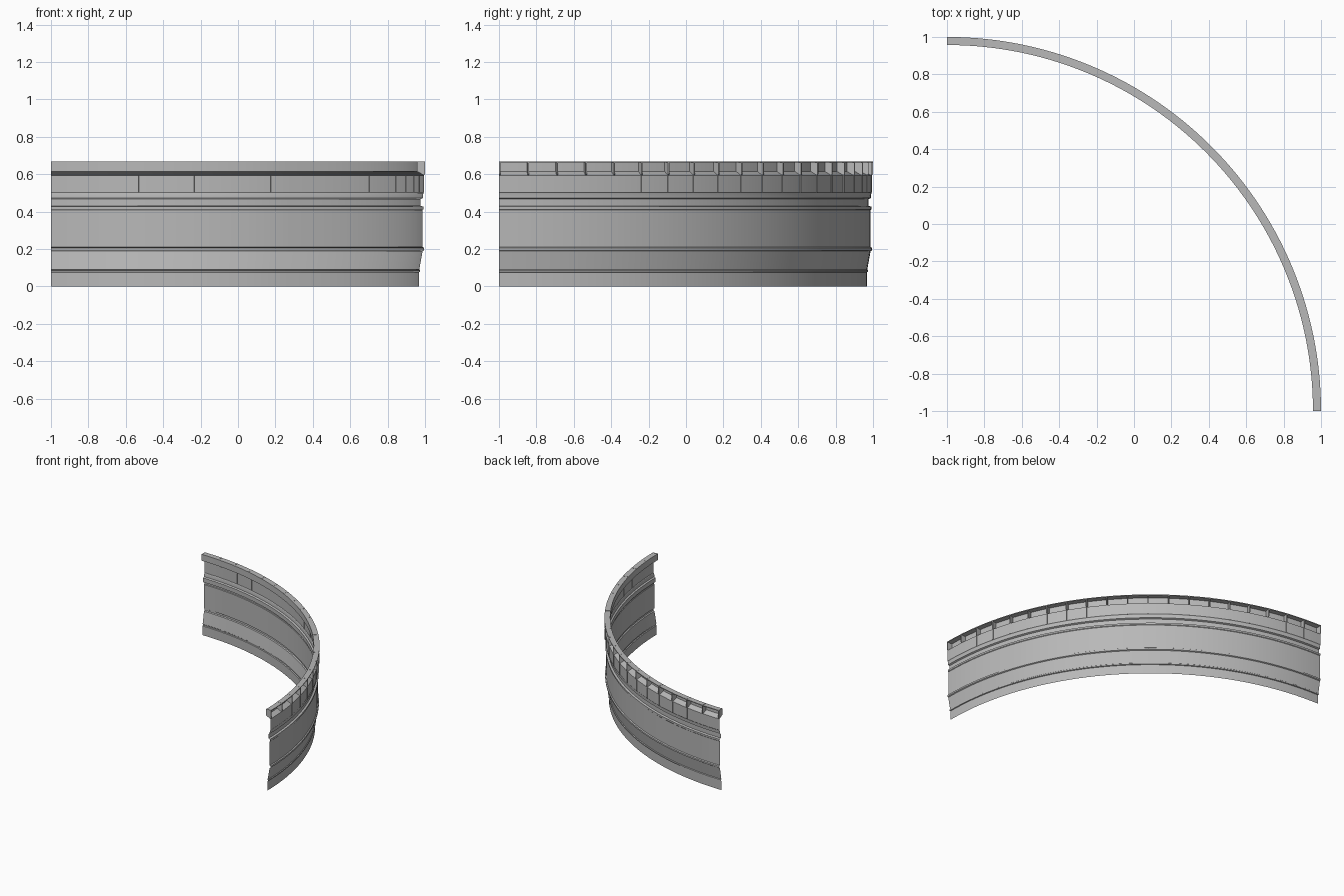
import bpy, bmesh, math
from mathutils import Vector

cube = bpy.data.objects.get("Cube")
if cube:
    bpy.data.objects.remove(cube, do_unlink=True)

BAYS = 20
STEPS = BAYS * 3
QUARTER = math.pi / 2

grey = bpy.data.materials.new("plain grey")
grey.use_nodes = True
colour = (0.48, 0.48, 0.48, 1)
grey.diffuse_color = colour
grey.node_tree.nodes["Principled BSDF"].inputs["Base Color"].default_value = colour


def place(r, angle, z, slide=0.0):
    """Point on the arc, optionally slid along the tangent."""
    c, s = math.cos(angle), math.sin(angle)
    return Vector((r * c - slide * s - 1, r * s + slide * c - 1, z))


def finish(name, bm, smooth=False):
    mesh = bpy.data.meshes.new(name)
    bm.to_mesh(mesh)
    bm.free()
    mesh.materials.append(grey)
    obj = bpy.data.objects.new(name, mesh)
    bpy.context.collection.objects.link(obj)
    if smooth:
        bpy.ops.object.select_all(action="DESELECT")
        obj.select_set(True)
        bpy.context.view_layer.objects.active = obj
        bpy.ops.object.shade_smooth_by_angle(angle=math.radians(15))
    return obj


def sweep(name, profile, closed=False):
    """Carry a radius/height profile round the quarter circle."""
    bm = bmesh.new()
    rings = [[bm.verts.new(place(r, QUARTER * i / STEPS, z)) for r, z in profile]
             for i in range(STEPS + 1)]
    count = len(profile)
    for a, b in zip(rings, rings[1:]):
        for k in range(count if closed else count - 1):
            n = (k + 1) % count
            bm.faces.new((a[k], b[k], b[n], a[n]))
    if closed:
        bm.faces.new(rings[0])
        bm.faces.new(rings[-1][::-1])
        bmesh.ops.recalc_face_normals(bm, faces=bm.faces)
    return finish(name, bm, smooth=True)


def plates(name, outline, thickness, joints):
    """Thin radial plates standing at the given bay joints."""
    bm = bmesh.new()
    for j in joints:
        # end plates stay inside the arc
        start = 0 if j == 0 else -thickness if j == BAYS else -thickness / 2
        angle = QUARTER * j / BAYS
        a = [bm.verts.new(place(r, angle, z, start)) for r, z in outline]
        b = [bm.verts.new(place(r, angle, z, start + thickness)) for r, z in outline]
        bm.faces.new(a)
        bm.faces.new(b[::-1])
        for k in range(len(a)):
            n = (k + 1) % len(a)
            bm.faces.new((a[n], a[k], b[k], b[n]))
    bmesh.ops.recalc_face_normals(bm, faces=bm.faces)
    return finish(name, bm)


# Curved sheet wall with mouldings and a recessed upper channel
sweep("curved_wall", [
    (1.967, 0), (1.967, 0.075), (1.974, 0.078), (1.974, 0.086), (1.969, 0.09),
    (1.987, 0.188), (1.995, 0.193), (1.995, 0.206), (1.987, 0.211),
    (1.987, 0.408), (1.991, 0.412), (1.991, 0.426), (1.976, 0.431),
    (1.976, 0.466), (1.988, 0.472), (1.988, 0.482), (1.991, 0.498), (1.994, 0.502),
    (1.994, 0.594), (1.957, 0.615), (1.957, 0.662)])

# Flat rail along the top
sweep("top_rail", [(1.957, 0.661), (2.0, 0.661), (2.0, 0.667), (1.957, 0.667)], closed=True)

# Ribs dividing the channel into bays
plates("channel_ribs", [(1.957, 0.615), (1.994, 0.594), (2.0, 0.6), (2.0, 0.668), (1.957, 0.668)],
       0.007, range(BAYS + 1))

# Narrow strips covering the panel joints
plates("panel_strips", [(1.992, 0.502), (1.998, 0.502), (1.998, 0.592), (1.992, 0.592)],
       0.008, range(2, BAYS))
